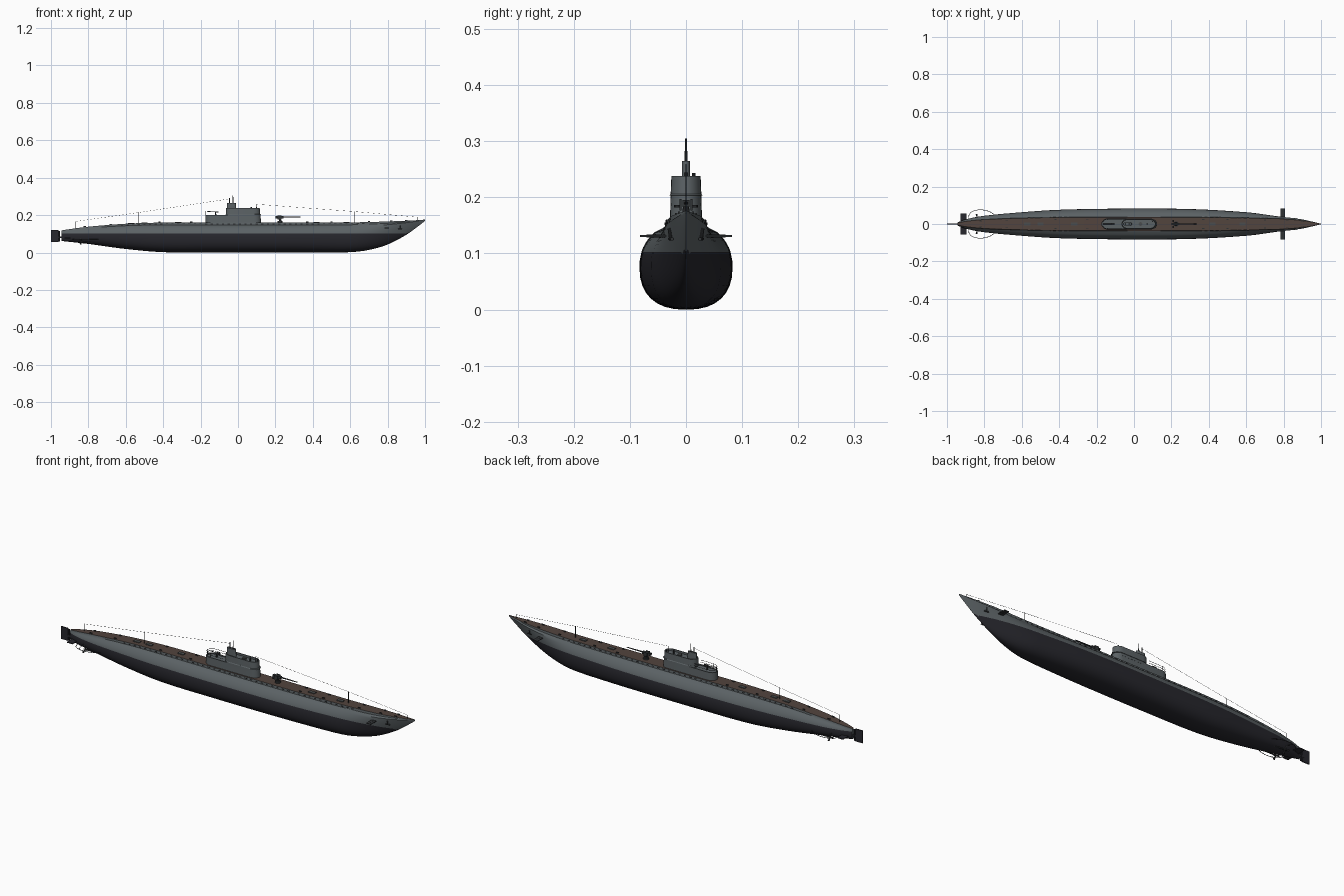
import bpy, bmesh, math
from mathutils import Vector

default_cube = bpy.data.objects.get("Cube")
if default_cube:
    bpy.data.objects.remove(default_cube, do_unlink=True)


def make_material(name, red, green, blue):
    material = bpy.data.materials.new(name)
    material.use_nodes = True
    colour = (red, green, blue, 1)
    material.diffuse_color = colour
    material.node_tree.nodes["Principled BSDF"].inputs["Base Color"].default_value = colour
    return material


HULL_GREY = make_material("hull grey", .105, .122, .13)
KEEL_BLACK = make_material("keel black", .02, .02, .026)
DECK_BROWN = make_material("deck brown", .085, .058, .048)
DARK_METAL = make_material("dark metal", .03, .033, .036)
HATCH_GREY = make_material("hatch grey", .07, .075, .075)


def finish(name, mesh_builder, *materials, smooth=True):
    bmesh.ops.recalc_face_normals(mesh_builder, faces=mesh_builder.faces)
    mesh = bpy.data.meshes.new(name)
    mesh_builder.to_mesh(mesh)
    mesh_builder.free()
    part = bpy.data.objects.new(name, mesh)
    bpy.context.collection.objects.link(part)
    for material in materials:
        mesh.materials.append(material)
    if smooth:
        bpy.ops.object.select_all(action='DESELECT')
        part.select_set(True)
        bpy.context.view_layer.objects.active = part
        bpy.ops.object.shade_smooth_by_angle(angle=math.radians(35))
    return part


def box(name, centre, size, material):
    bm = bmesh.new()
    bmesh.ops.create_cube(bm, size=1)
    for vert in bm.verts:
        vert.co = Vector(c + s * v for c, s, v in zip(centre, size, vert.co))
    return finish(name, bm, material, smooth=False)


def rod(name, start, end, radius, material=DARK_METAL, tip=None, sides=10):
    bm = bmesh.new()
    start, end = Vector(start), Vector(end)
    axis = end - start
    bmesh.ops.create_cone(bm, cap_ends=True, segments=sides, radius1=radius,
                          radius2=radius if tip is None else tip, depth=axis.length)
    turn = axis.to_track_quat('Z', 'Y')
    for vert in bm.verts:
        vert.co = turn @ vert.co + (start + end) / 2
    return finish(name, bm, material)


def loft(bm, rings):
    rows = [[bm.verts.new(point) for point in ring] for ring in rings]
    count = len(rows[0])
    for low, high in zip(rows, rows[1:]):
        for i in range(count):
            j = (i + 1) % count
            bm.faces.new((low[i], low[j], high[j], high[i]))
    bm.faces.new(rows[0])
    bm.faces.new(rows[-1])


# Hull lines: station, keel height, half beam, deck height, deck half width
LINES = [(-.945, .062, .008, .118, .005), (-.9, .057, .025, .125, .014),
         (-.8, .046, .044, .138, .024), (-.6, .019, .063, .154, .031),
         (-.4, .002, .076, .16, .035), (-.1, 0, .082, .16, .036),
         (.2, 0, .082, .16, .036), (.4, 0, .076, .16, .035),
         (.6, .002, .063, .161, .032), (.7, .014, .054, .163, .03),
         (.8, .043, .042, .166, .027), (.9, .095, .025, .17, .018),
         (.96, .138, .011, .173, .009), (1, .169, .001, .176, .001)]
WATERLINE = .103


def hull_at(x):
    """Smoothly interpolate the hull lines at a station."""
    i = max(k for k in range(len(LINES) - 1) if LINES[k][0] <= x + 1e-6)
    a, b = LINES[i], LINES[i + 1]
    before, after = LINES[max(i - 1, 0)], LINES[min(i + 2, len(LINES) - 1)]
    span = b[0] - a[0]
    t = (x - a[0]) / span
    values = []
    for k in range(1, 5):
        slope_a = (b[k] - before[k]) / (b[0] - before[0]) * span
        slope_b = (after[k] - a[k]) / (after[0] - a[0]) * span
        values.append(a[k] * (1 + 2 * t) * (1 - t) ** 2 + slope_a * t * (1 - t) ** 2
                      + b[k] * t * t * (3 - 2 * t) + slope_b * t * t * (t - 1))
    return values


def hull_width(u, x):
    """Relative half width at height fraction u, turning to a flared V at the bow."""
    if u < .55:
        full = max(0, 1 - (1 - u / .55) ** 2.4) ** (1 / 2.4)
    else:
        full = 1 - .32 * ((u - .55) / .45) ** 2.5
    flare = min(max((x - .6) / .35, 0), 1)
    flare = flare * flare * (3 - 2 * flare)
    return full + (u ** .75 - full) * flare


def hull_ring(x):
    keel, beam, deck, edge = hull_at(x)
    shoulder = keel + (deck - keel) * .86
    split = min(max(WATERLINE, keel + .1 * (shoulder - keel)), shoulder - .002)
    heights = [keel + (split - keel) * (1 - math.cos(math.pi / 2 * k / 10)) for k in range(1, 11)]
    heights += [split + (shoulder - split) * k / 5 for k in range(1, 6)]
    side = [(beam * hull_width((z - keel) / (shoulder - keel), x), z) for z in heights]
    side += [(edge * 1.05, keel + (deck - keel) * .92), (edge, deck)]
    return ([(x, 0, keel)] + [(x, y, z) for y, z in side]
            + [(x, -y, z) for y, z in reversed(side)])


hull_bm = bmesh.new()
first, last = LINES[0][0], LINES[-1][0]
loft(hull_bm, [hull_ring(first + (last - first) * k / 90) for k in range(91)])
hull = finish("hull", hull_bm, HULL_GREY, KEEL_BLACK, DECK_BROWN)
for face in hull.data.polygons:
    if face.normal.z > .9 and face.center.z > .115 and abs(face.center.y) < .001:
        face.material_index = 2
    elif face.center.z < WATERLINE and abs(face.normal.x) < .99:
        face.material_index = 1

# Flood holes along the casing
for side in (-1, 1):
    for k in range(44):
        x = -.62 + k * .03
        keel, beam, deck, edge = hull_at(x)
        box("flood_hole", (x, side * (edge + .001), deck - .007), (.012, .002, .004), DARK_METAL)


# Conning tower
def capsule(x_aft, x_fore, half, z, steps=12):
    points = []
    for centre, start in ((x_fore - half * 1.3, -math.pi / 2), (x_aft + half * 1.3, math.pi / 2)):
        for k in range(steps + 1):
            angle = start + math.pi * k / steps
            points.append((centre + half * 1.3 * math.cos(angle), half * math.sin(angle), z))
    return points


def tower(name, x_aft, x_fore, half, low, high, wall=.004, sunk=.01):
    bm = bmesh.new()
    loft(bm, [capsule(x_aft, x_fore + .004, half * 1.08, low),
              capsule(x_aft, x_fore, half, high),
              capsule(x_aft + wall, x_fore - wall, half - wall, high),
              capsule(x_aft + wall, x_fore - wall, half - wall, high - sunk)])
    return finish(name, bm, HULL_GREY)


tower("tower_base", -.175, .12, .027, .155, .2, sunk=.004)
tower("tower_bridge", -.065, .116, .026, .19, .238)
tower("spray_lip", -.067, .12, .0275, .203, .206, sunk=.001)
tower("periscope_housing", -.06, -.012, .007, .2, .265, wall=.001, sunk=.002)
rod("periscope", (-.027, 0, .25), (-.027, 0, .305), .003, tip=.0015)
rod("periscope", (-.045, 0, .25), (-.045, 0, .292), .003, tip=.002)
rod("bridge_hatch", (.035, 0, .225), (.035, 0, .235), .01, HATCH_GREY, sides=20)
rod("compass", (.07, 0, .225), (.07, 0, .244), .004)
rod("lookout_post", (.1, .014, .225), (.1, .014, .243), .003)


def pipe(name, points, radius, material=DARK_METAL, closed=False):
    curve = bpy.data.curves.new(name, 'CURVE')
    curve.dimensions = '3D'
    curve.bevel_depth = radius
    curve.bevel_resolution = 1
    spline = curve.splines.new('POLY')
    spline.points.add(len(points) - 1)
    for target, point in zip(spline.points, points):
        target.co = (*point, 1)
    spline.use_cyclic_u = closed
    curve.materials.append(material)
    part = bpy.data.objects.new(name, curve)
    bpy.context.collection.objects.link(part)
    bpy.ops.object.select_all(action='DESELECT')
    part.select_set(True)
    bpy.context.view_layer.objects.active = part
    bpy.ops.object.convert(target='MESH')


# Aft platform railings and light gun
for z in (.211, .222):
    ring = [p for p in capsule(-.172, .1, .025, z) if p[0] < -.05]
    pipe("platform_rail", [(-.065, .025, z)] + ring + [(-.065, -.025, z)], .0008)
for point in ring[::3]:
    rod("rail_post", (point[0], point[1], .197), point, .0008, sides=6)
rod("light_gun_mount", (-.12, 0, .195), (-.12, 0, .216), .005, tip=.003)
rod("light_gun_barrel", (-.105, 0, .216), (-.165, 0, .22), .0018)
box("light_gun_breech", (-.113, 0, .217), (.02, .01, .007), DARK_METAL)

# Deck gun
rod("deck_gun_base", (.225, 0, .158), (.225, 0, .168), .014, sides=20)
rod("deck_gun_pedestal", (.225, 0, .165), (.225, 0, .185), .008, tip=.005)
box("deck_gun_breech", (.222, 0, .189), (.045, .012, .012), DARK_METAL)
rod("deck_gun_barrel", (.24, 0, .19), (.335, 0, .19), .0035, tip=.002)
for side in (-1, 1):
    box("deck_gun_cradle", (.222, side * .01, .187), (.022, .004, .02), DARK_METAL)
    rod("gunner_seat", (.21, side * .016, .182), (.21, side * .016, .186), .005)

# Deck hatches, cleats and masts
for x in (-.57, -.5, -.32, .42, .58):
    box("deck_hatch", (x, 0, hull_at(x)[2] + .001), (.034, .018, .005), HATCH_GREY)
for x in (-.82, -.68, -.42, -.25, .37, .5, .7, .82, .9):
    keel, beam, deck, edge = hull_at(x)
    for side in (-1, 1):
        box("cleat", (x, side * edge * .7, deck + .002), (.012, .004, .006), DARK_METAL)
for x, top in ((-.87, .167), (-.53, .216), (.625, .22), (.96, .19)):
    rod("mast", (x, 0, hull_at(x)[2] - .004), (x, 0, top), .0013, sides=6)
pipe("aft_antenna", [(-.87, 0, .166), (-.53, 0, .214), (-.045, 0, .287)], .0005)
pipe("fore_antenna", [(.1, 0, .258), (.625, 0, .219), (.96, 0, .189)], .0005)
rod("antenna_post", (.1, 0, .225), (.1, 0, .259), .001, sides=6)

# Planes, propellers, guards and anchors on both sides
for side in (-1, 1):
    box("bow_plane", (.795, side * .056, .131), (.026, .052, .003), DARK_METAL)
    rod("bow_plane_axle", (.795, side * .02, .131), (.795, side * .07, .131), .0025)
    box("stern_plane", (-.912, side * .034, .078), (.032, .046, .004), KEEL_BLACK)
    rod("propeller_shaft", (-.68, side * .026, .05), (-.845, side * .033, .056), .0025)
    rod("propeller_hub", (-.832, side * .033, .056), (-.85, side * .033, .056), .005, tip=.002)
    rod("shaft_strut", (-.82, side * .033, .056), (-.82, side * .012, .085), .002)
    for blade in range(3):
        angle = math.pi / 2 + blade * math.tau / 3
        tip = (-.842, side * .033 + .02 * math.cos(angle), .056 + .02 * math.sin(angle))
        rod("propeller_blade", (-.838, side * .033, .056), tip, .002, tip=.005, sides=6)
    guard = [(-.81 - .072 * math.cos(a) - .012 * math.sin(a), side * (.034 + .042 * math.sin(a)), .07)
             for a in [math.pi * k / 20 for k in range(21)]]
    pipe("propeller_guard", guard, .0014)
    rod("guard_brace", (-.85, side * .025, .085), (-.85, side * .073, .07), .0012)
    rod("anchor_stock", (.865, side * .027, .125), (.865, side * .03, .145), .003)
    rod("anchor_arm", (.855, side * .029, .126), (.876, side * .025, .126), .003)

# Rudder and its post
box("rudder", (-.98, 0, .088), (.04, .005, .064), KEEL_BLACK)
rod("rudder_post", (-.955, 0, .058), (-.955, 0, .115), .004, KEEL_BLACK)
box("tail_bracket", (-.955, 0, .082), (.04, .006, .01), KEEL_BLACK)
